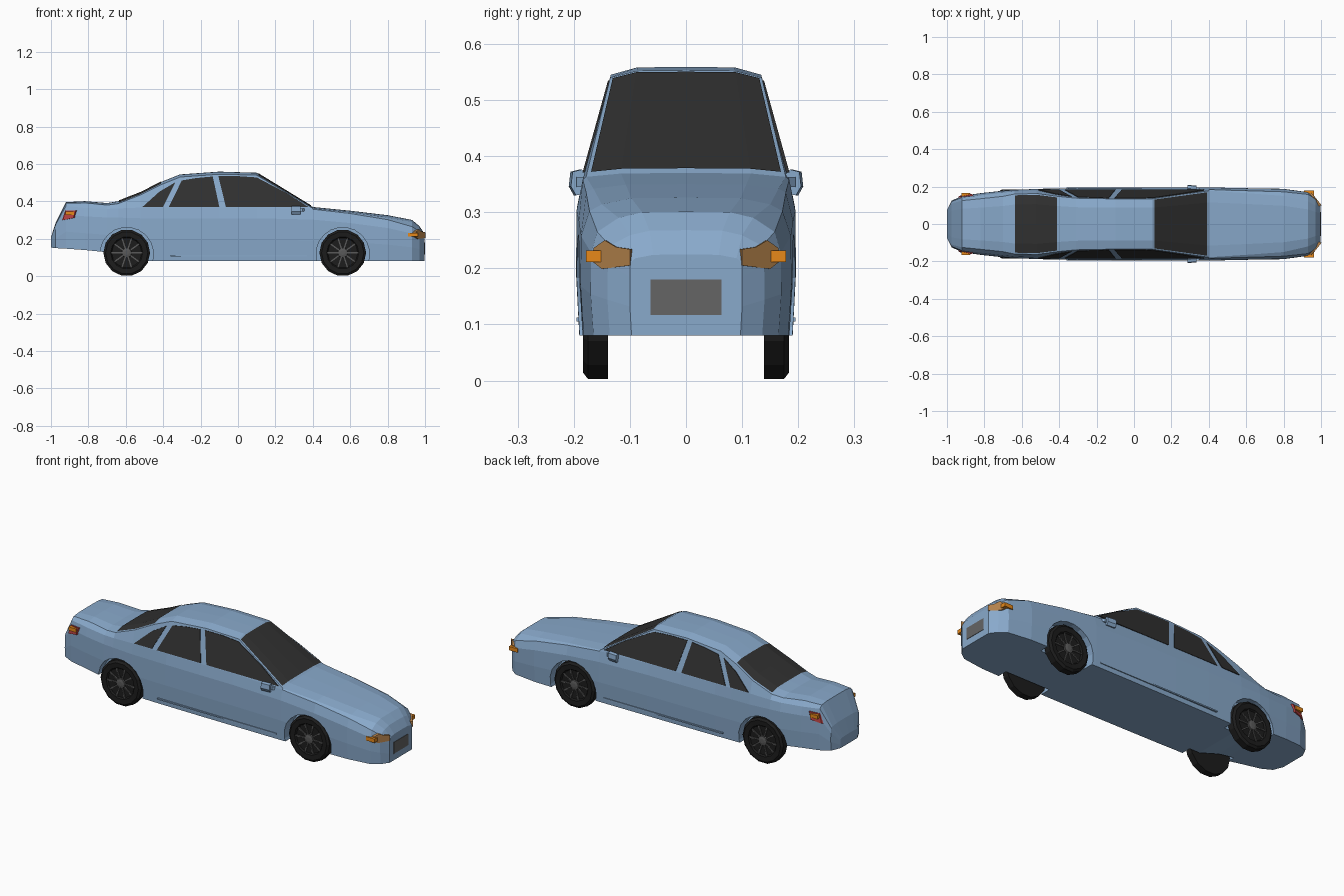
import bpy, bmesh, math
from mathutils import Vector, Matrix

if "Cube" in bpy.data.objects:
    bpy.data.objects.remove(bpy.data.objects["Cube"])


def material(name, rgb):
    m = bpy.data.materials.new(name)
    m.diffuse_color = (*rgb, 1)
    m.use_nodes = True
    m.node_tree.nodes["Principled BSDF"].inputs["Base Color"].default_value = m.diffuse_color
    return m


PAINT = material("paint", (0.25, 0.40, 0.60))
GLASS = material("dark_glass", (0.03, 0.03, 0.03))
RUBBER = material("rubber", (0.012, 0.012, 0.012))
AMBER = material("amber", (0.80, 0.25, 0.01))
LAMP = material("lamp", (0.45, 0.22, 0.07))
RED = material("red_lamp", (0.45, 0.05, 0.05))
PLATE = material("plate_grey", (0.13, 0.13, 0.13))
METAL = material("rim_grey", (0.10, 0.10, 0.10))


def make(name, verts, faces, mat=None, mirror=False):
    me = bpy.data.meshes.new(name)
    me.from_pydata([tuple(v) for v in verts], [], faces)
    bm = bmesh.new()
    bm.from_mesh(me)
    bmesh.ops.recalc_face_normals(bm, faces=bm.faces)
    bm.to_mesh(me)
    bm.free()
    ob = bpy.data.objects.new(name, me)
    bpy.context.collection.objects.link(ob)
    if mat:
        me.materials.append(mat)
    if mirror:
        ob.modifiers.new("mirror", 'MIRROR').use_axis = (False, True, False)
    return ob


def slab(name, pts, depth, mat, mirror=True):
    """Polygon pushed along a depth vector into a closed solid."""
    n = len(pts)
    verts = [Vector(p) for p in pts] + [Vector(p) + Vector(depth) for p in pts]
    faces = [list(range(n)), list(range(n, 2 * n))]
    faces += [[i, (i + 1) % n, n + (i + 1) % n, n + i] for i in range(n)]
    return make(name, verts, faces, mat, mirror)


def box(name, lo, hi, mat, mirror=True):
    pts = [(lo[0], lo[1], lo[2]), (hi[0], lo[1], lo[2]), (hi[0], hi[1], lo[2]), (lo[0], hi[1], lo[2])]
    return slab(name, pts, (0, 0, hi[2] - lo[2]), mat, mirror)


def lathe(name, profile, cx, cz, n, mat, mirror=True):
    """Spin (radius, y) points round a wheel axle."""
    verts, faces = [], []
    for r, y in profile:
        for k in range(n):
            a = 2 * math.pi * (k + 0.5) / n
            verts.append((cx + r * math.sin(a), y, cz - r * math.cos(a)))
    for i in range(len(profile) - 1):
        for k in range(n):
            k2 = (k + 1) % n
            faces.append([i * n + k, i * n + k2, (i + 1) * n + k2, (i + 1) * n + k])
    faces += [list(range(n)), list(range((len(profile) - 1) * n, len(profile) * n))]
    return make(name, verts, faces, mat, mirror)


# Body stations: x, floor z, half width, belt y, belt z, roof edge y, roof edge z, centre z
STATIONS = [
    (-1.0, .153, .075, .075, .200, .070, .205, .207),
    (-.975, .150, .125, .120, .275, .110, .280, .285),
    (-.92, .147, .150, .142, .375, .125, .390, .395),
    (-.82, .140, .165, .153, .365, .135, .392, .400),
    (-.70, .128, .178, .168, .360, .148, .380, .390),
    (-.64, .118, .183, .174, .362, .160, .388, .400),
    (-.52, .080, .188, .180, .367, .163, .435, .447),
    (-.41, .080, .190, .182, .367, .148, .490, .503),
    (-.31, .080, .192, .183, .367, .138, .530, .543),
    (-.10, .080, .194, .183, .367, .134, .545, .558),
    (.10, .080, .195, .183, .367, .135, .540, .552),
    (.40, .080, .196, .184, .358, .178, .363, .369),
    (.60, .080, .192, .178, .335, .165, .342, .349),
    (.80, .080, .188, .172, .302, .150, .314, .325),
    (.93, .080, .170, .158, .265, .120, .290, .300),
    (.97, .080, .140, .136, .240, .100, .259, .267),
    (.998, .080, .100, .100, .210, .090, .218, .224),
]


def half_section(s):
    x, zb, w, y4, z4, y5, z5, z6 = s
    h = z4 - zb
    return [Vector(p) for p in ((x, w * .97, zb), (x, w, zb + .4 * h), (x, w * .995, zb + .8 * h),
                                (x, y4, z4), (x, y5, z5), (x, y5 * .65, z6), (x, 0, z6 + .001))]


SECTIONS = [half_section(s) for s in STATIONS]


def flip(p):
    return Vector((p[0], -p[1], p[2]))


# Lofted body and cabin shell
verts, faces = [], []
for sec in SECTIONS:
    verts += sec + [flip(p) for p in reversed(sec[:-1])]
N = 13
for i in range(len(SECTIONS) - 1):
    for k in range(N):
        k2 = (k + 1) % N
        faces.append([i * N + k, i * N + k2, (i + 1) * N + k2, (i + 1) * N + k])
faces += [list(range(N)), list(range(len(verts) - N, len(verts)))]
body = make("car_body", verts, faces, PAINT)

# Wheel arches cut from the shell
WHEELS = {"rear": -.595, "front": .56}
for end, cx in WHEELS.items():
    for side in (1, -1):
        cut = lathe("arch_cutter", [(.143, side * .13), (.143, side * .3)], cx, .118, 20, None, False)
        cut.hide_render = True
        mod = body.modifiers.new("arch", 'BOOLEAN')
        mod.operation, mod.solver, mod.object = 'DIFFERENCE', 'EXACT', cut
        bpy.context.view_layer.objects.active = body
        bpy.ops.object.modifier_apply(modifier=mod.name)
        bpy.data.objects.remove(cut)

# Wheels: tyre, hub and spokes
for end, cx in WHEELS.items():
    lathe(end + "_tyres", [(.125, .139), (.125, .175), (.113, .184), (.086, .182), (.080, .174), (.02, .172)],
          cx, .125, 14, RUBBER)
    lathe(end + "_hubs", [(.028, .170), (.026, .181), (.012, .184)], cx, .125, 10, METAL)
    for k in range(10):
        spoke = box(end + "_spokes", (.02, .171, -.0035), (.084, .179, .0035), METAL)
        spoke.data.transform(Matrix.Translation((cx, 0, .125)) @ Matrix.Rotation(k * math.pi / 5, 4, 'Y'))


# Side windows lie on the sloping cabin side
def side_window(name, outline):
    slab(name, [(x, .1855 - (z - .367) * .277, z) for x, z in outline], (0, -.006, 0), GLASS)


side_window("front_side_window", [(.375, .371), (.26, .444), (.10, .528), (0, .535), (-.105, .535), (-.065, .371)])
side_window("rear_side_window", [(-.10, .371), (-.135, .533), (-.22, .525), (-.30, .512), (-.37, .371)])
side_window("quarter_window", [(-.40, .371), (-.335, .502), (-.42, .452), (-.51, .371)])


# Windscreens follow the shell between stations
def screen(name, steps):
    rows = []
    for i, t in steps:
        a, b = SECTIONS[i], SECTIONS[i + 1]
        e, m, c = (a[k].lerp(b[k], t) + Vector((0, 0, .003)) for k in (4, 5, 6))
        e = m.lerp(e, .88)
        rows.append([e, m, c, flip(m), flip(e)])
    quads = [[r * 5 + k, r * 5 + k + 1, r * 5 + k + 6, r * 5 + k + 5]
             for r in range(len(rows) - 1) for k in range(4)]
    make(name, sum(rows, []), quads, GLASS)


screen("windscreen", [(10, .03), (10, .97)])
screen("rear_screen", [(5, .04), (6, 0), (6, .98)])

# Headlamps wrapped on the nose corners, with indicators
slab("headlamps", [(1.003 - (y - .10) * .8, y, z) for y, z in
                   ((.10, .205), (.10, .234), (.125, .238), (.145, .25), (.165, .236), (.167, .212), (.150, .199))],
     (-.04, -.01, 0), LAMP)
box("front_indicators", (.91, .138, .211), (.962, .178, .232), AMBER)

# Tail lamps and rear indicators
slab("tail_lamps_inner", [(-.958, .100, .300), (-.940, .100, .345), (-.922, .146, .352), (-.936, .150, .300)],
     (.04, -.01, 0), RED)
slab("tail_lamps_outer", [(-.936, .150, .300), (-.922, .146, .352), (-.868, .160, .352), (-.880, .163, .312)],
     (.02, -.02, 0), RED)
box("rear_indicators", (-.922, .128, .326), (-.878, .166, .346), AMBER)

# Number plates without lettering
box("front_plate", (.99, -.063, .117), (1.0, .063, .18), PLATE, False)
slab("rear_plate", [(-.987, -.06, .245), (-.987, .06, .245), (-.957, .06, .315), (-.957, -.06, .315)],
     (.012, 0, -.003), PLATE, False)

# Door mirrors
slab("door_mirrors", [(.285, .178, .352), (.285, .180, .366), (.285, .190, .376), (.285, .206, .372),
                      (.285, .209, .346), (.285, .200, .330), (.285, .190, .332)], (.05, -.004, 0), PAINT)
slab("mirror_stalks", [(.32, .170, .345), (.37, .170, .345), (.345, .195, .345), (.32, .195, .345)],
     (0, 0, .018), PAINT)

# Door handles and sill trim
box("sill_trim", (-.36, .185, .105), (.37, .1955, .112), PAINT)
